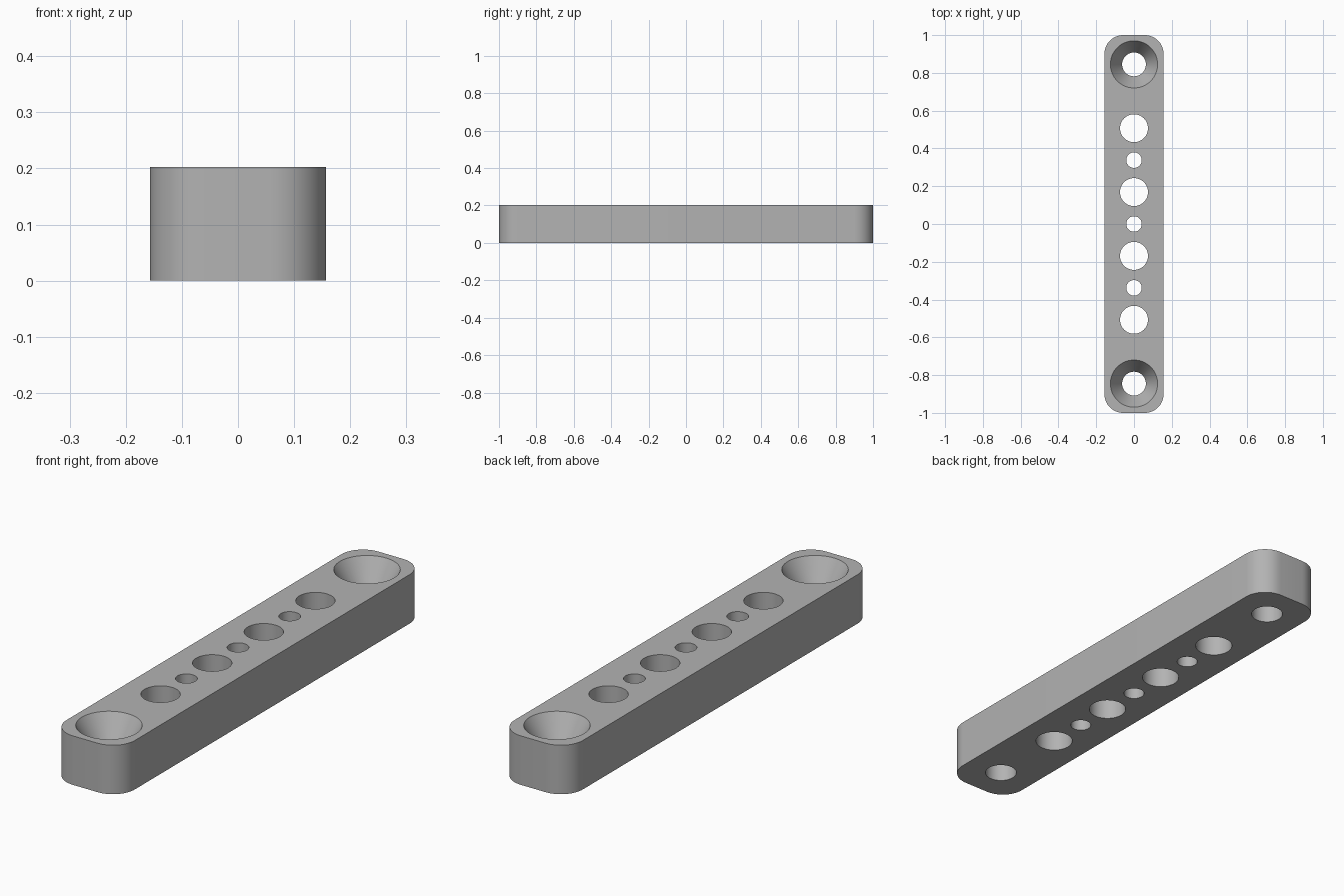
import bpy
import bmesh
from math import cos, sin, pi

HALF_W, HALF_L, HEIGHT, CORNER = 0.157, 1.0, 0.203, 0.1
SEGMENTS = 64

cube = bpy.data.objects.get("Cube")
if cube:
    bpy.data.objects.remove(cube, do_unlink=True)

grey = bpy.data.materials.new("plain_grey")
grey.use_nodes = True
colour = (0.45, 0.45, 0.45, 1)
grey.diffuse_color = colour
grey.node_tree.nodes["Principled BSDF"].inputs["Base Color"].default_value = colour


def loft(bm, rings):
    """Skin a stack of equal-length point rings and cap both ends."""
    rows = [[bm.verts.new(p) for p in ring] for ring in rings]
    n = len(rows[0])
    for low, high in zip(rows, rows[1:]):
        for i in range(n):
            j = (i + 1) % n
            bm.faces.new((low[i], low[j], high[j], high[i]))
    bm.faces.new(rows[0][::-1])
    bm.faces.new(rows[-1])


def make_object(name, bm):
    mesh = bpy.data.meshes.new(name)
    bm.to_mesh(mesh)
    bm.free()
    mesh.materials.append(grey)
    obj = bpy.data.objects.new(name, mesh)
    bpy.context.collection.objects.link(obj)
    return obj


def rounded_outline(z, steps=12):
    points = []
    for quarter, (sx, sy) in enumerate([(1, 1), (-1, 1), (-1, -1), (1, -1)]):
        for i in range(steps + 1):
            a = (quarter + i / steps) * pi / 2
            points.append((sx * (HALF_W - CORNER) + CORNER * cos(a),
                           sy * (HALF_L - CORNER) + CORNER * sin(a), z))
    return points


def drill(bm, y, profile):
    """Add a turned cutter at y from (radius, height) pairs."""
    angles = [2 * pi * i / SEGMENTS for i in range(SEGMENTS)]
    loft(bm, [[(r * cos(a), y + r * sin(a), z) for a in angles]
              for r, z in profile])


# Bar with rounded corners
bm = bmesh.new()
loft(bm, [rounded_outline(0), rounded_outline(HEIGHT)])
bar = make_object("mounting_bar", bm)

# Through holes and the countersunk screw holes at the ends
bm = bmesh.new()
large = [(0.074, -0.1), (0.074, 0.3)]
small = [(0.041, -0.1), (0.041, 0.3)]
countersunk = [(0.063, -0.1), (0.063, 0.1), (0.125, HEIGHT), (0.125, 0.3)]
drill(bm, 0, small)
for side in (-1, 1):
    drill(bm, side * 0.169, large)
    drill(bm, side * 0.338, small)
    drill(bm, side * 0.507, large)
    drill(bm, side * 0.845, countersunk)
cutter = make_object("hole_cutter", bm)
cutter.hide_render = True

# Cut the holes and finish the shading
cut = bar.modifiers.new("holes", 'BOOLEAN')
cut.operation = 'DIFFERENCE'
cut.solver = 'EXACT'
cut.object = cutter
bpy.ops.object.select_all(action='DESELECT')
bar.select_set(True)
bpy.context.view_layer.objects.active = bar
bpy.ops.object.modifier_apply(modifier=cut.name)
bpy.data.objects.remove(cutter, do_unlink=True)
bpy.ops.object.shade_smooth_by_angle(angle=pi / 6)
